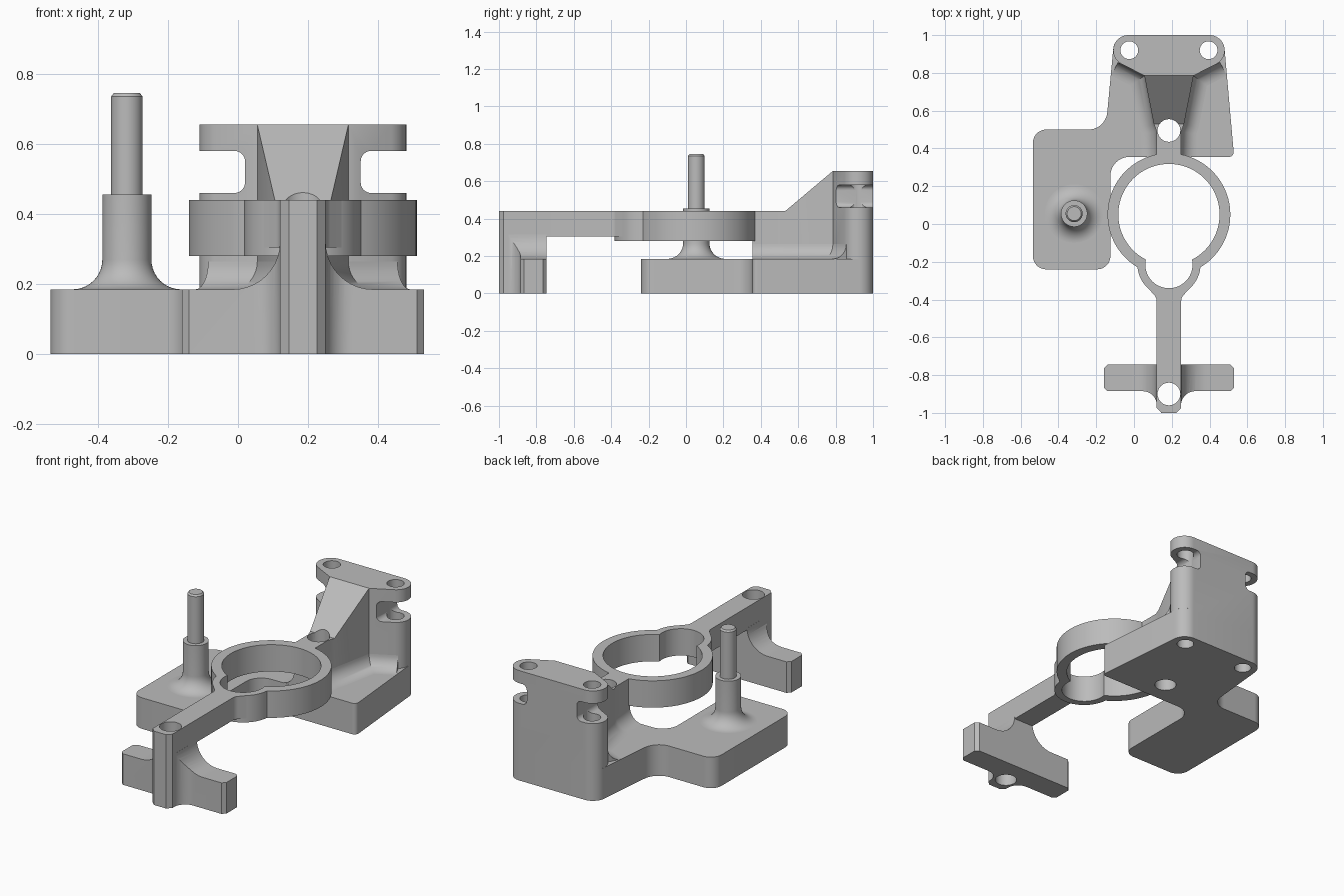
import bpy, bmesh, math
from mathutils import Vector

if "Cube" in bpy.data.objects:
    bpy.data.objects.remove(bpy.data.objects["Cube"])

CX = 0.185        # symmetry axis of ring, arm and bracket
PLATE = 0.185     # plate thickness
RING_Y, LOBE_Y = 0.05, -0.215

grey = bpy.data.materials.new("plain grey")
grey.use_nodes = True
grey.diffuse_color = (0.5, 0.5, 0.5, 1)
grey.node_tree.nodes["Principled BSDF"].inputs["Base Color"].default_value = (0.5, 0.5, 0.5, 1)


def rounded(points, steps=10):
    """Closed outline; a third value on a point rounds that corner."""
    out = []
    for i, p in enumerate(points):
        c = Vector(p[:2])
        if len(p) < 3:
            out.append(c)
            continue
        a = (Vector(points[i - 1][:2]) - c).normalized()
        b = (Vector(points[(i + 1) % len(points)][:2]) - c).normalized()
        half = a.angle(b) / 2
        centre = c + (a + b).normalized() * (p[2] / math.sin(half))
        start = c + a * (p[2] / math.tan(half)) - centre
        end = c + b * (p[2] / math.tan(half)) - centre
        sweep = math.pi - 2 * half
        for k in range(steps + 1):
            t = k / steps
            out.append(centre + (start * math.sin((1 - t) * sweep)
                                 + end * math.sin(t * sweep)) / math.sin(sweep))
    return out


def mirrored(half):
    """Outline from its +x half, listed from one end of the axis to the other."""
    return half + [(-p[0], *p[1:]) for p in reversed(half)]


def finish(name, bm):
    bmesh.ops.recalc_face_normals(bm, faces=bm.faces[:])
    mesh = bpy.data.meshes.new(name)
    bm.to_mesh(mesh)
    bm.free()
    mesh.materials.append(grey)
    obj = bpy.data.objects.new(name, mesh)
    bpy.context.collection.objects.link(obj)
    return obj


def prism(name, points, low, high, axis="z"):
    """Extrude an outline along an axis; x is measured from CX."""
    place = {"z": lambda u, v, h: (CX + u, v, h),
             "y": lambda u, v, h: (CX + u, h, v),
             "x": lambda u, v, h: (CX + h, u, v)}[axis]
    bm = bmesh.new()
    face = bm.faces.new([bm.verts.new(place(u, v, low)) for u, v in rounded(points)])
    moved = bmesh.ops.extrude_face_region(bm, geom=[face])["geom"]
    shift = Vector(place(0, 0, high)) - Vector(place(0, 0, low))
    bmesh.ops.translate(bm, vec=shift, verts=[v for v in moved if isinstance(v, bmesh.types.BMVert)])
    return finish(name, bm)


def disc(name, x, y, radius, low, high, sides=64):
    ring = [(x + radius * math.cos(2 * math.pi * k / sides),
             y + radius * math.sin(2 * math.pi * k / sides)) for k in range(sides)]
    return prism(name, ring, low, high)


def combine(obj, other, operation="DIFFERENCE"):
    """Apply a boolean and discard the helper."""
    other.hide_render = True
    mod = obj.modifiers.new("cut", "BOOLEAN")
    mod.operation, mod.solver, mod.object = operation, "EXACT", other
    bpy.context.view_layer.objects.active = obj
    bpy.ops.object.modifier_apply(modifier=mod.name)
    bpy.data.objects.remove(other)


def drill(obj, x, y, radius):
    combine(obj, disc("drill", x, y, radius, -0.1, 0.9, 40))


def fillet(name, path, radius, side):
    """Concave fillet on the plate, mitred along the foot of a wall."""
    path = [Vector(p) for p in path]
    normals = [Vector((d.y, -d.x)).normalized() for d in (b - a for a, b in zip(path, path[1:]))]
    section = [(0, 0)]
    for k in range(11):
        a = math.pi / 2 * k / 10
        section.append((radius * (1 - math.sin(a)), radius * (1 - math.cos(a))))
    bm = bmesh.new()
    loops = []
    for i, p in enumerate(path):
        n1, n2 = normals[max(i - 1, 0)], normals[min(i, len(normals) - 1)]
        m = (n1 + n2) / (1 + n1.dot(n2))
        loops.append([bm.verts.new((CX + side * (p.x + m.x * d), p.y + m.y * d, PLATE + h))
                      for d, h in section])
    for a, b in zip(loops, loops[1:]):
        for k in range(len(section)):
            j = (k + 1) % len(section)
            bm.faces.new((a[k], a[j], b[j], b[k]))
    bm.faces.new(loops[0])
    bm.faces.new(loops[-1])
    return finish(name, bm)


parts = []
bolts = [(-0.21, 0.92, 0.047), (0.21, 0.92, 0.047)]
dowel = (0, 0.495, 0.06)

# Base plate
plate = prism("base_plate", [
    (-0.72, -0.24, 0.07), (-0.31, -0.24, 0.07), (-0.31, 0.355, 0.1),
    (0.345, 0.355, 0.025), (0.288, 1.0, 0.08), (-0.288, 1.0, 0.08),
    (-0.335, 0.5, 0.1), (-0.72, 0.5, 0.07)], 0, PLATE)
for hole in bolts + [dowel]:
    drill(plate, *hole)

# Rear mounting block with side slots
block = prism("rear_block", mirrored([
    (0.13, 0.785), (0.295, 0.87, 0.08), (0.295, 1.0, 0.08)]), PLATE, 0.655)
for s in (-1, 1):
    combine(block, prism("slot", [(s * 0.165, 0.46, 0.03), (s * 0.5, 0.46),
                                  (s * 0.5, 0.58), (s * 0.165, 0.58, 0.03)], 0.6, 1.2, "y"))
for hole in bolts:
    drill(block, *hole)

# Sloping rib between block and ring
rib = prism("rear_rib", mirrored([
    (0.065, 0.355), (0.065, 0.49), (0.08, 0.53), (0.13, 0.785), (0.13, 0.8)]), PLATE, 0.655)
combine(rib, prism("slope", [(0.3, 0.44), (0.53, 0.44), (0.785, 0.655),
                             (0.785, 0.7), (0.3, 0.7)], -0.3, 0.3, "x"))
drill(rib, *dowel)
parts += [plate, block, rib]

# Fillets where rib and block meet the plate
wall = [(0.065, 0.356), (0.065, 0.49), (0.08, 0.53), (0.13, 0.785), (0.27, 0.857)]
parts += [fillet("left_fillet", wall, 0.08, 1), fillet("right_fillet", wall, 0.08, -1)]

# Ring with front lobe
ring = disc("ring", 0, RING_Y, 0.325, 0.28, 0.44, 96)
combine(ring, disc("lobe", 0, LOBE_Y, 0.167, 0.28, 0.44), "UNION")
combine(ring, disc("bore", 0, RING_Y, 0.268, 0.1, 0.6, 96))
combine(ring, disc("lobe_bore", 0, LOBE_Y, 0.125, 0.1, 0.6))
parts.append(ring)

# Front arm and post
arm = prism("front_arm", mirrored([
    (0.065, -0.76), (0.065, -0.39, 0.05), (0.115, -0.335), (0.02, -0.36)]), 0.305, 0.44)
post = prism("front_post", mirrored([
    (0.04, -1.0), (0.065, -0.975), (0.065, -0.75)]), 0, 0.44)

# Cross foot, blended into the post
foot = prism("front_foot", mirrored([
    (0.064, -0.975), (0.064, -0.885, 0.075), (0.325, -0.885), (0.345, -0.865),
    (0.345, -0.765), (0.325, -0.745)]), 0, 0.315)
for s in (-1, 1):
    combine(foot, prism("blend", [(s * 0.065, 0.4), (s * 0.065, PLATE, 0.135),
                                  (s * 0.5, PLATE), (s * 0.5, 0.4)], -1.2, -0.5, "y"))
for obj in (post, foot):
    drill(obj, 0, -0.9, 0.06)
parts += [arm, post, foot]

# Stepped pin with flared base
profile = rounded([(0, 0.18), (0.158, PLATE), (0.07, PLATE, 0.085), (0.07, 0.455),
                   (0.045, 0.455), (0.045, 0.735), (0.037, 0.745), (0, 0.745)])
bm = bmesh.new()
verts = [bm.verts.new((r, 0, z)) for r, z in profile]
edges = [bm.edges.new(pair) for pair in zip(verts, verts[1:])]
bmesh.ops.spin(bm, geom=verts + edges, cent=(0, 0, 0), axis=(0, 0, 1),
               angle=2 * math.pi, steps=48, use_merge=False)
bmesh.ops.remove_doubles(bm, verts=bm.verts[:], dist=0.0001)
pin = finish("pin", bm)
pin.location = (-0.317, 0.055, 0)
parts.append(pin)

# Smooth the curved walls, keep the edges crisp
bpy.ops.object.select_all(action="DESELECT")
for obj in parts:
    obj.select_set(True)
bpy.context.view_layer.objects.active = parts[0]
bpy.ops.object.shade_smooth_by_angle(angle=math.radians(30))
